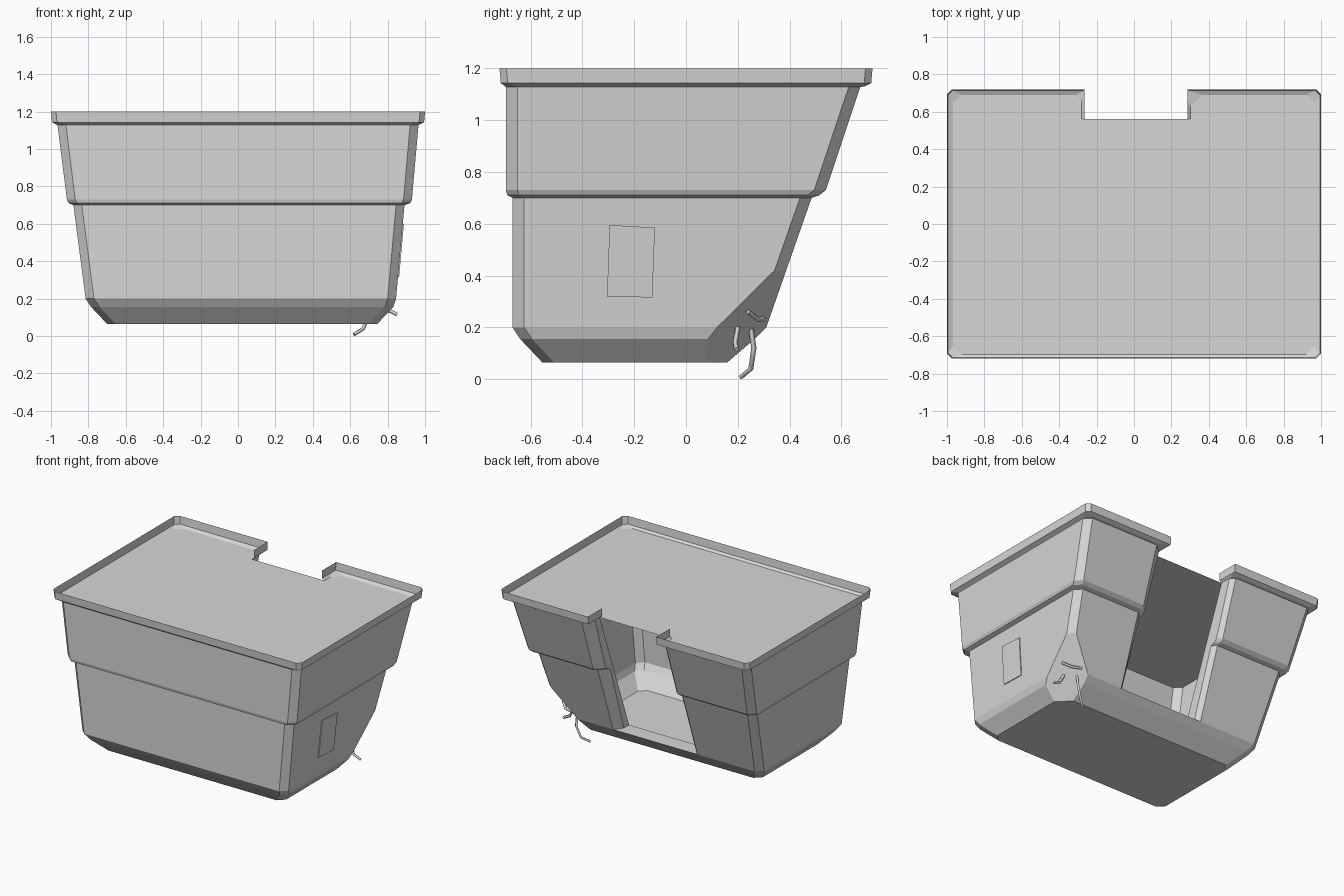
import bpy, bmesh
from mathutils import Vector

if "Cube" in bpy.data.objects:
    bpy.data.objects.remove(bpy.data.objects["Cube"], do_unlink=True)

grey = bpy.data.materials.new("plain grey")
grey.use_nodes = True
colour = (0.68, 0.68, 0.68, 1)
grey.diffuse_color = colour
grey.node_tree.nodes["Principled BSDF"].inputs["Base Color"].default_value = colour


def add_object(name, data):
    ob = bpy.data.objects.new(name, data)
    data.materials.append(grey)
    bpy.context.collection.objects.link(ob)
    return ob


def finish(name, bm):
    me = bpy.data.meshes.new(name)
    bm.to_mesh(me)
    bm.free()
    return add_object(name, me)


SILL_Z, RIM_Z = 0.2, 1.135
# z, left x, right x, front y, back y
LID_LEVEL = (1.13, -0.967, 0.967, -0.697, 0.69)
LEVELS = [
    (0.065, -0.70, 0.745, -0.555, 0.16),
    (0.155, -0.785, 0.83, -0.64, 0.265),
    (SILL_Z, -0.815, 0.845, -0.67, 0.31),
    (0.70, -0.88, 0.89, -0.67, 0.485),
    (0.71, -0.905, 0.92, -0.69, 0.515),
    (0.73, -0.915, 0.93, -0.695, 0.54),
    (1.128, -0.965, 0.965, -0.695, 0.673),
    LID_LEVEL,
    (1.143, -0.995, 0.995, -0.715, 0.715),
    (1.20, -1.0, 1.0, -0.72, 0.72),
]


def outline(z, x0, x1, y0, y1):
    """Chamfered rectangle, open at the back, with jambs turning inward."""
    rim = z > RIM_Z
    c = 0.027 if rim else 0.045
    pts = [(x1 - c, y1), (x1, y1 - c), (x1, y0 + c), (x1 - c, y0),
           (x0 + c, y0), (x0, y0 + c), (x0, y1 - c), (x0 + c, y1)]
    if rim:
        start = [(0.285, 0.56), (0.285, y1 - 0.05), (0.285, y1)]
        end = [(-0.265, y1), (-0.265, y1 - 0.03), (-0.265, 0.56)]
    else:
        up = z - SILL_Z
        inner = 0.19 + up * 0.4
        jamb = 0.325 - up * 0.025
        start = [(jamb, inner), (jamb, y1 - 0.06), (0.37, y1)]
        end = [(-0.31, y1), (-0.28, y1 - 0.03), (-0.28, inner)]
    return [Vector((x, y, z)) for x, y in start + pts + end]


# Tub shell with stepped walls, rim and back opening
bm = bmesh.new()
rings = []
for level in LEVELS:
    pts = outline(*level)
    if level[0] < SILL_Z:
        pts = pts[2:-2]
    rings.append([bm.verts.new(p) for p in pts])
for low, high in zip(rings, rings[1:]):
    closed = len(low) == len(rings[0])
    if closed and len(high) > len(low):
        high = high[2:-2]
    n = len(low)
    for i in range(n if closed else n - 1):
        j = (i + 1) % n
        bm.faces.new((low[j], low[i], high[i], high[j]))
bm.faces.new(rings[0])
sill = rings[2]
bm.faces.new(sill[:3] + sill[-3:])

# Slanted cut across the lower back corner
normal = Vector((1, 1, -1.1))
cut = bmesh.ops.bisect_plane(
    bm, geom=bm.verts[:] + bm.edges[:] + bm.faces[:], dist=0.0001,
    plane_co=normal * (0.745 / normal.length_squared), plane_no=normal,
    clear_outer=True)
edges = [e for e in cut["geom_cut"] if isinstance(e, bmesh.types.BMEdge)]
bmesh.ops.contextual_create(bm, geom=edges)
finish("tub_shell", bm)

# Flat lid flush with the ledge inside the rim
bm = bmesh.new()
lid = bm.faces.new([bm.verts.new(p) for p in outline(*LID_LEVEL)])
lid.normal_update()
if lid.normal.z < 0:
    lid.normal_flip()
finish("lid", bm)

# Thin panel on the side wall
bm = bmesh.new()
corners = [(-0.305, 0.32), (-0.13, 0.315), (-0.12, 0.585), (-0.295, 0.595)]
panel = bm.faces.new([bm.verts.new((0.844 + (z - SILL_Z) * 0.09, y, z)) for y, z in corners])
grown = bmesh.ops.extrude_face_region(bm, geom=[panel])
moved = [v for v in grown["geom"] if isinstance(v, bmesh.types.BMVert)]
bmesh.ops.translate(bm, verts=moved, vec=(0.007, 0, 0))
bmesh.ops.recalc_face_normals(bm, faces=bm.faces[:])
finish("side_panel", bm)

# Loose wires at the cut corner
WIRES = {
    "long_wire": [(0.70, 0.25, 0.20), (0.70, 0.262, 0.12), (0.67, 0.25, 0.04), (0.62, 0.212, 0.008)],
    "short_wire": [(0.77, 0.20, 0.20), (0.80, 0.19, 0.14), (0.85, 0.195, 0.115)],
    "upper_wire": [(0.82, 0.24, 0.26), (0.77, 0.28, 0.23), (0.70, 0.30, 0.235)],
}
for name, path in WIRES.items():
    cu = bpy.data.curves.new(name, "CURVE")
    cu.dimensions = "3D"
    cu.bevel_depth = 0.01
    cu.bevel_resolution = 0
    cu.use_fill_caps = True
    sp = cu.splines.new("POLY")
    sp.points.add(len(path) - 1)
    for pt, co in zip(sp.points, path):
        pt.co = (*co, 1)
    add_object(name, cu)
